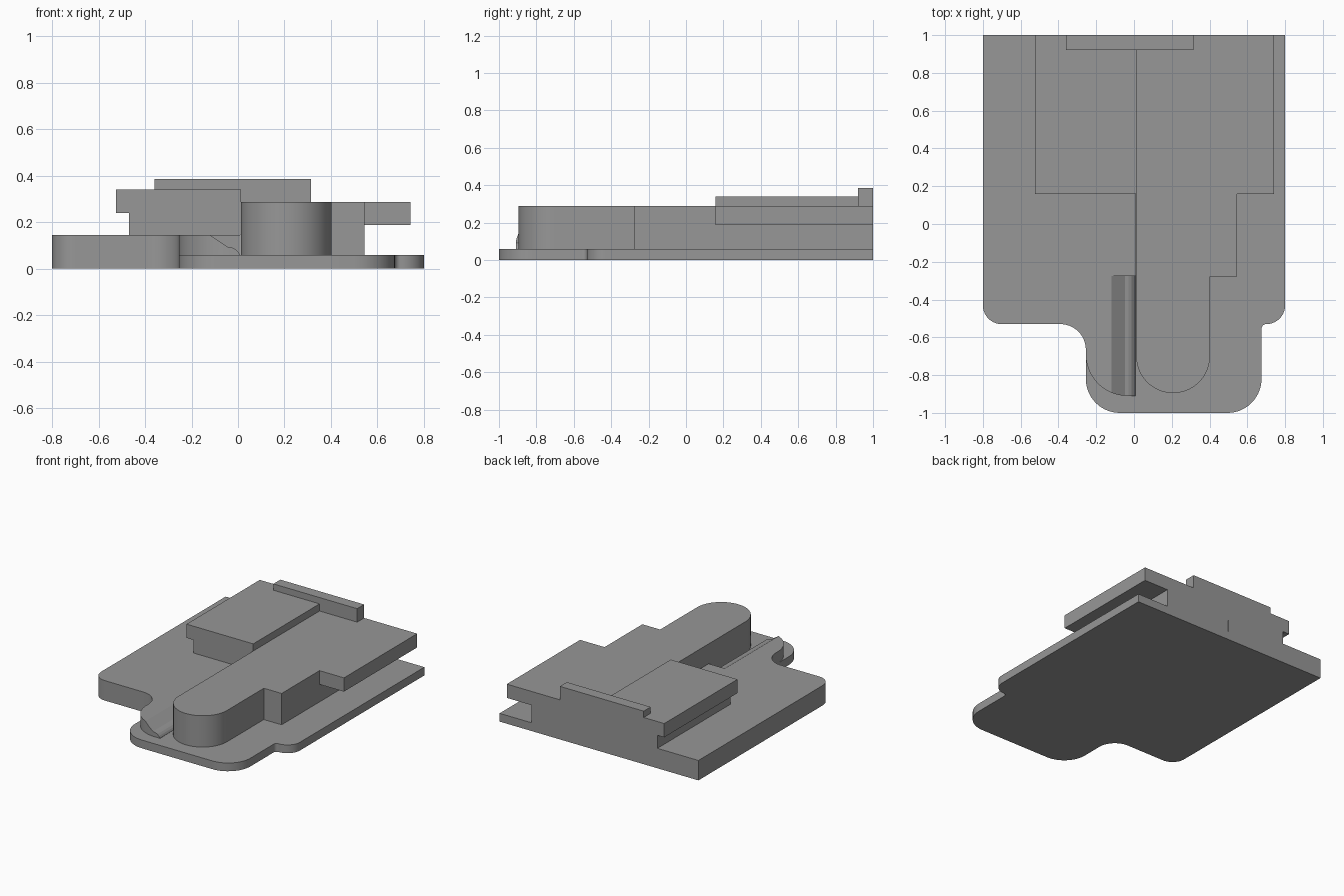
import bpy, bmesh, math
from mathutils import Vector

if "Cube" in bpy.data.objects:
    bpy.data.objects.remove(bpy.data.objects["Cube"])

grey = bpy.data.materials.new("plain grey")
grey.diffuse_color = (0.31, 0.31, 0.31, 1)
grey.use_nodes = True
grey.node_tree.nodes["Principled BSDF"].inputs["Base Color"].default_value = grey.diffuse_color


def rounded(corners, steps=14):
    """Outline from (x, y[, radius]) corners; right-angled corners may be rounded."""
    out = []
    n = len(corners)
    for i, c in enumerate(corners):
        p = Vector(c[:2])
        if len(c) < 3:
            pts = [p]
        else:
            r = c[2]
            d1 = (Vector(corners[i - 1][:2]) - p).normalized()
            d2 = (Vector(corners[(i + 1) % n][:2]) - p).normalized()
            mid = p + r * (d1 + d2)
            angles = [math.pi / 2 * k / steps for k in range(steps + 1)]
            pts = [mid - r * (math.cos(a) * d2 + math.sin(a) * d1) for a in angles]
        for q in pts:
            if not out or (q - out[-1]).length > 1e-4:
                out.append(q)
    return out


def extrude(name, points, lo, hi, axis="z"):
    """Extrude an outline: (x, y) along z, or (x, z) along y."""
    def place(p, t):
        return (p[0], p[1], t) if axis == "z" else (p[0], t, p[1])
    bm = bmesh.new()
    a = [bm.verts.new(place(p, lo)) for p in points]
    b = [bm.verts.new(place(p, hi)) for p in points]
    bm.faces.new(a)
    bm.faces.new(b)
    for i in range(len(a)):
        j = (i + 1) % len(a)
        bm.faces.new((a[i], a[j], b[j], b[i]))
    bmesh.ops.recalc_face_normals(bm, faces=bm.faces)
    me = bpy.data.meshes.new(name)
    bm.to_mesh(me)
    bm.free()
    me.materials.append(grey)
    ob = bpy.data.objects.new(name, me)
    bpy.context.collection.objects.link(ob)
    return ob


def smooth(ob):
    bpy.ops.object.select_all(action="DESELECT")
    ob.select_set(True)
    bpy.context.view_layer.objects.active = ob
    bpy.ops.object.shade_smooth_by_angle(angle=math.radians(30))


# Thin base plate with its front lip
base = extrude("base_plate", rounded([
    (0.01, 1), (0.8, 1), (0.8, -0.53, 0.1), (0.675, -0.53, 0.025),
    (0.675, -1, 0.18), (-0.255, -1, 0.18), (-0.255, -0.69),
    (-0.255, -0.91, 0.22), (0.01, -0.91)]), 0, 0.06)

# Thicker left deck
deck = extrude("left_deck", rounded([
    (0.01, 1), (-0.8, 1), (-0.8, -0.53, 0.1), (-0.255, -0.53, 0.135),
    (-0.255, -0.91, 0.22), (0.01, -0.91)]), 0, 0.145)

# Sloping channel cut into the deck
cutter = extrude("channel_cutter", [
    (-0.12, 0.145), (-0.12, 0.2), (0.05, 0.2), (0.05, 0.061), (0.008, 0.061),
    (0.0, 0.074), (-0.012, 0.085), (-0.028, 0.092), (-0.047, 0.095)],
    -1.1, -0.275, "y")
cutter.hide_render = True
cutter.hide_viewport = True
cut = deck.modifiers.new("channel", "BOOLEAN")
cut.operation = "DIFFERENCE"
cut.solver = "EXACT"
cut.object = cutter

# Tall body with a round nose, and its side flange
body = extrude("tall_body", rounded([
    (0.012, 1), (0.545, 1), (0.545, -0.277), (0.402, -0.277),
    (0.402, -0.895, 0.1949), (0.012, -0.895, 0.1949)], 20), 0.06, 0.288)
extrude("side_flange", [(0.545, 0.188), (0.742, 0.188), (0.742, 0.288),
                        (0.545, 0.288)], 0.158, 1, "y")

# Overhanging left block
extrude("left_block", [(-0.47, 0.145), (0.012, 0.145), (0.012, 0.34),
                       (-0.525, 0.34), (-0.525, 0.24), (-0.47, 0.24)],
        0.158, 1, "y")

# Rear bar stepping over both upper levels
extrude("rear_bar", [(-0.36, 0.34), (0.012, 0.34), (0.012, 0.288),
                     (0.315, 0.288), (0.315, 0.386), (-0.36, 0.386)],
        0.92, 1, "y")

for ob in (base, deck, body):
    smooth(ob)
